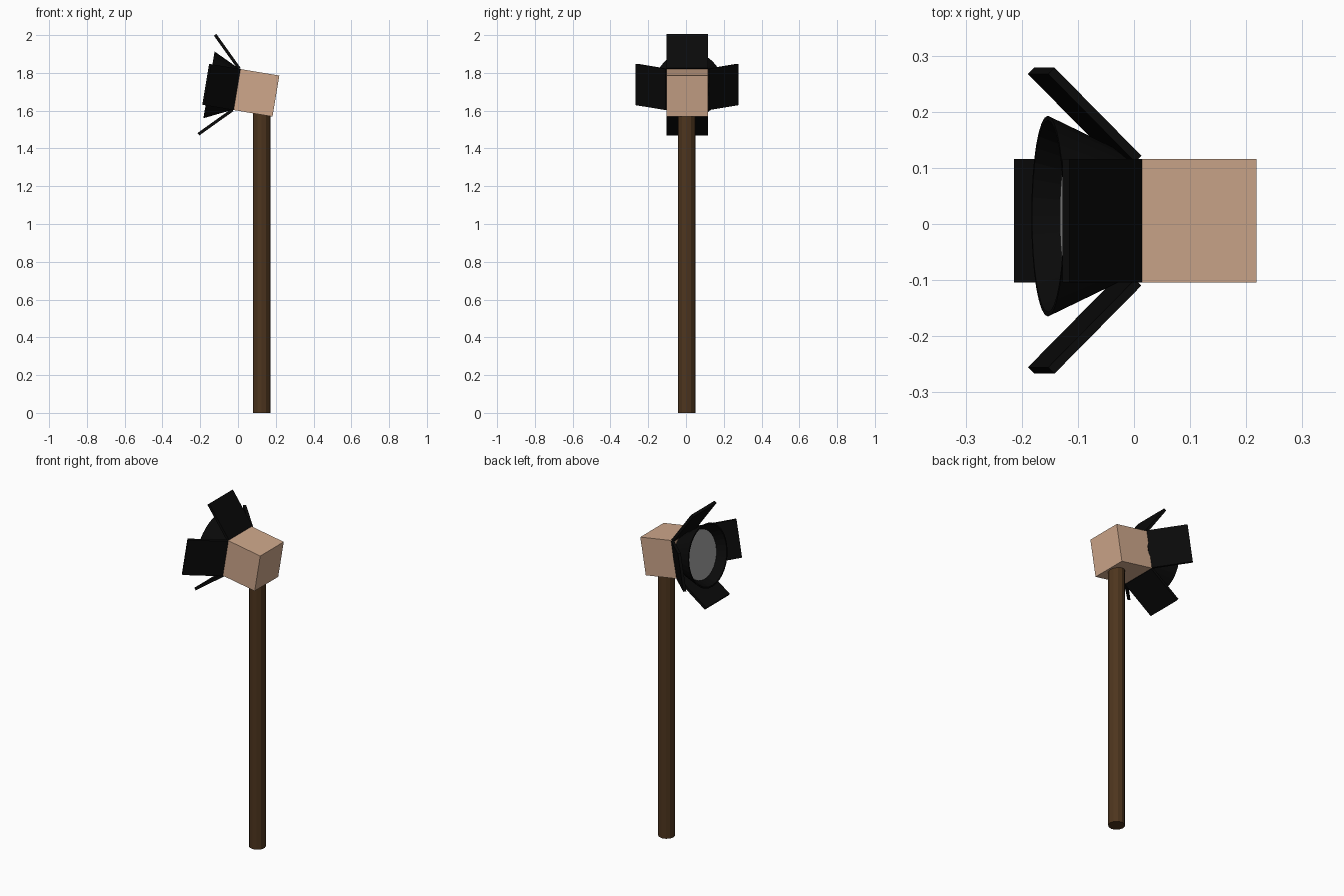
import bpy
import bmesh
from math import radians, sin, cos, pi
from mathutils import Matrix, Vector

cube = bpy.data.objects.get("Cube")
if cube:
    bpy.data.objects.remove(cube, do_unlink=True)


def material(name, rgb, rough=0.8):
    m = bpy.data.materials.new(name)
    m.use_nodes = True
    m.diffuse_color = (*rgb, 1)
    node = m.node_tree.nodes["Principled BSDF"]
    node.inputs["Base Color"].default_value = (*rgb, 1)
    node.inputs["Roughness"].default_value = rough
    return m


TAN = material("tan housing", (0.62, 0.39, 0.26))
BROWN = material("brown wood", (0.075, 0.036, 0.013))
BLACK = material("black metal", (0.003, 0.003, 0.003))
GREY = material("grey lens", (0.36, 0.36, 0.36))


def finish(name, bm, mat, matrix):
    bmesh.ops.recalc_face_normals(bm, faces=bm.faces)
    bm.transform(matrix)
    mesh = bpy.data.meshes.new(name)
    bm.to_mesh(mesh)
    bm.free()
    mesh.materials.append(mat)
    obj = bpy.data.objects.new(name, mesh)
    bpy.context.collection.objects.link(obj)
    return obj


def box(name, size, mat, matrix):
    bm = bmesh.new()
    bmesh.ops.create_cube(bm, size=1, matrix=Matrix.Diagonal((*size, 1)))
    return finish(name, bm, mat, matrix)


def cylinder(name, radius, z0, z1, sides, mat, matrix):
    bm = bmesh.new()
    bmesh.ops.create_cone(bm, cap_ends=True, segments=sides, radius1=radius, radius2=radius,
                          depth=z1 - z0, matrix=Matrix.Translation((0, 0, (z0 + z1) / 2)))
    return finish(name, bm, mat, matrix)


def lathe(name, profile, sides, mat, matrix):
    """Spin a closed (radius, z) profile around z."""
    bm = bmesh.new()
    rings = [[bm.verts.new((r * cos(2 * pi * i / sides), r * sin(2 * pi * i / sides), z))
              for i in range(sides)] for r, z in profile]
    for a, b in zip(rings, rings[1:] + rings[:1]):
        for i in range(sides):
            j = (i + 1) % sides
            bm.faces.new((a[i], a[j], b[j], b[i]))
    return finish(name, bm, mat, matrix)


# Head frame: local z is the beam direction, local x is the head's up
TILT = radians(9.5)
beam = Vector((-cos(TILT), 0, sin(TILT)))
up = Vector((sin(TILT), 0, cos(TILT)))
axes = Matrix((up, Vector((0, 1, 0)), beam)).transposed().to_4x4()
HEAD = Matrix.Translation((0.095, 0.006, 1.695)) @ axes
HALF, FRONT = 0.11, 0.107

# Post and housing
cylinder("post", 0.046, 0, 1.62, 12, BROWN, Matrix.Translation((0.125, 0.003, 0)))
box("housing", (2 * HALF, 2 * HALF, 2 * FRONT), TAN, HEAD)

# Flared reflector with the lens set inside it
CONE = HEAD @ Matrix.Translation((0, 0.008, FRONT))
lathe("reflector", [(0.105, -0.01), (0.179, 0.145), (0.171, 0.145), (0.097, -0.01)],
      32, BLACK, CONE)
cylinder("lens", 0.14, 0.09, 0.1, 32, GREY, CONE)

# Four barn doors, hinged on the housing's front edges
LENGTH = 0.222
for k, side in enumerate(("top", "left", "bottom", "right")):
    door = (HEAD @ Matrix.Rotation(k * pi / 2, 4, "Z")
            @ Matrix.Translation((HALF, 0, FRONT)) @ Matrix.Rotation(radians(45), 4, "Y")
            @ Matrix.Translation((0, 0, LENGTH / 2)))
    box(side + "_barn_door", (0.016, 2 * HALF, LENGTH), BLACK, door)
